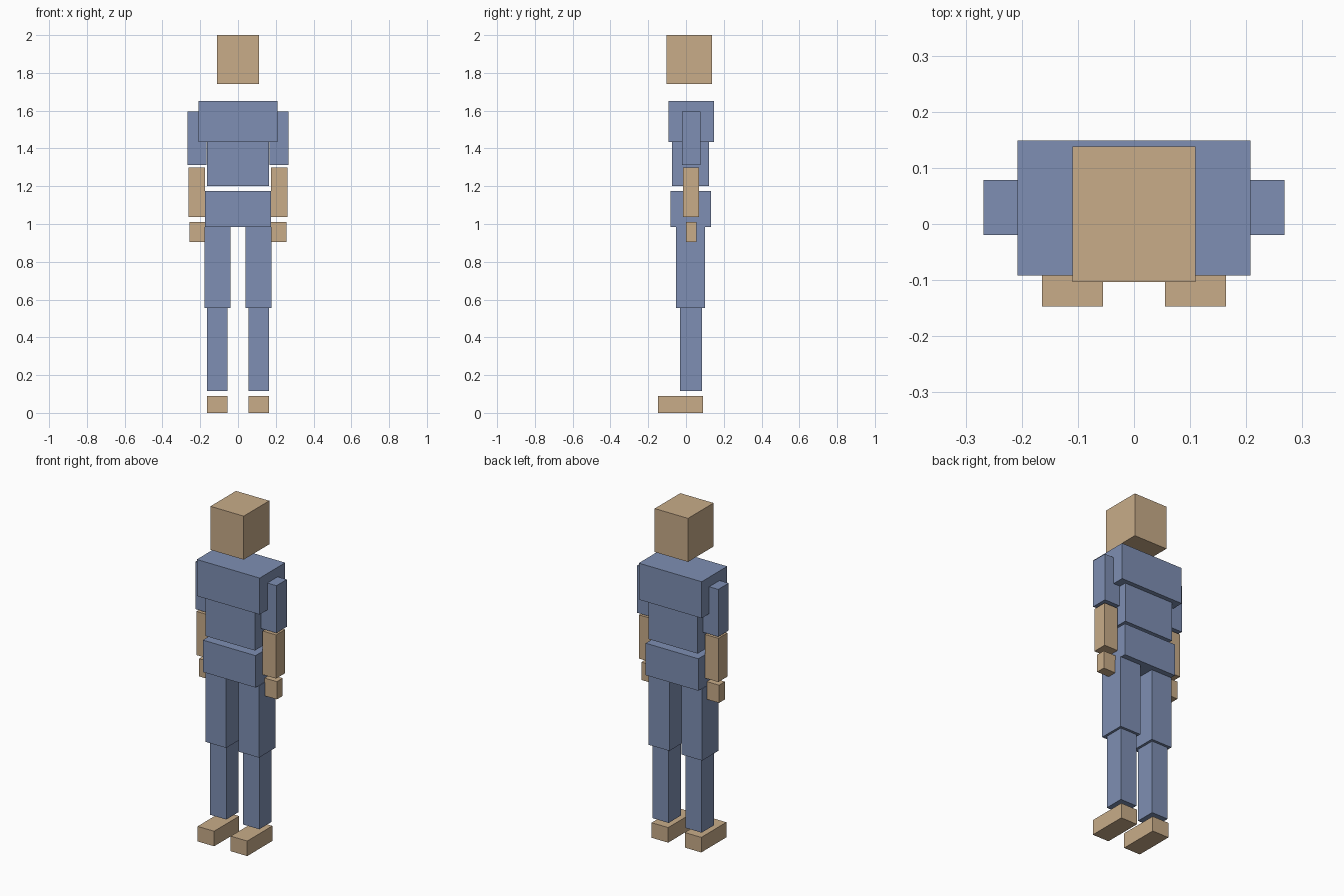
import bpy

if "Cube" in bpy.data.objects:
    bpy.data.objects.remove(bpy.data.objects["Cube"])


def material(name, rgb):
    m = bpy.data.materials.new(name)
    m.diffuse_color = (*rgb, 1.0)
    m.use_nodes = True
    m.node_tree.nodes["Principled BSDF"].inputs["Base Color"].default_value = m.diffuse_color
    return m


TAN = material("tan skin", (0.578, 0.413, 0.250))
BLUE = material("blue cloth", (0.209, 0.275, 0.451))


def box(name, x, y, z, mat):
    """Box spanning the given (min, max) range on each axis."""
    bpy.ops.mesh.primitive_cube_add(size=1)
    ob = bpy.context.object
    ob.name = name
    ob.location = [(a + b) / 2 for a, b in (x, y, z)]
    ob.scale = [b - a for a, b in (x, y, z)]
    bpy.ops.object.transform_apply(location=True, rotation=False, scale=True)
    ob.data.materials.append(mat)


def pair(name, x, y, z, mat):
    """Matching boxes on both sides of the body."""
    box(name + "_left", x, y, z, mat)
    box(name + "_right", (-x[1], -x[0]), y, z, mat)


# Head and torso
box("head", (-0.11, 0.11), (-0.103, 0.138), (1.74, 2.0), TAN)
box("chest", (-0.208, 0.208), (-0.092, 0.149), (1.434, 1.652), BLUE)
box("abdomen", (-0.163, 0.163), (-0.074, 0.122), (1.20, 1.434), BLUE)
box("pelvis", (-0.174, 0.174), (-0.083, 0.132), (0.985, 1.176), BLUE)

# Arms
pair("upper_arm", (0.167, 0.268), (-0.02, 0.078), (1.312, 1.595), BLUE)
pair("forearm", (0.174, 0.263), (-0.016, 0.07), (1.037, 1.298), TAN)
pair("hand", (0.176, 0.257), (0.0, 0.055), (0.905, 1.011), TAN)

# Legs
pair("thigh", (0.04, 0.177), (-0.054, 0.10), (0.556, 0.985), BLUE)
pair("shin", (0.055, 0.163), (-0.032, 0.085), (0.116, 0.556), BLUE)
pair("foot", (0.055, 0.164), (-0.147, 0.09), (0.0, 0.09), TAN)
